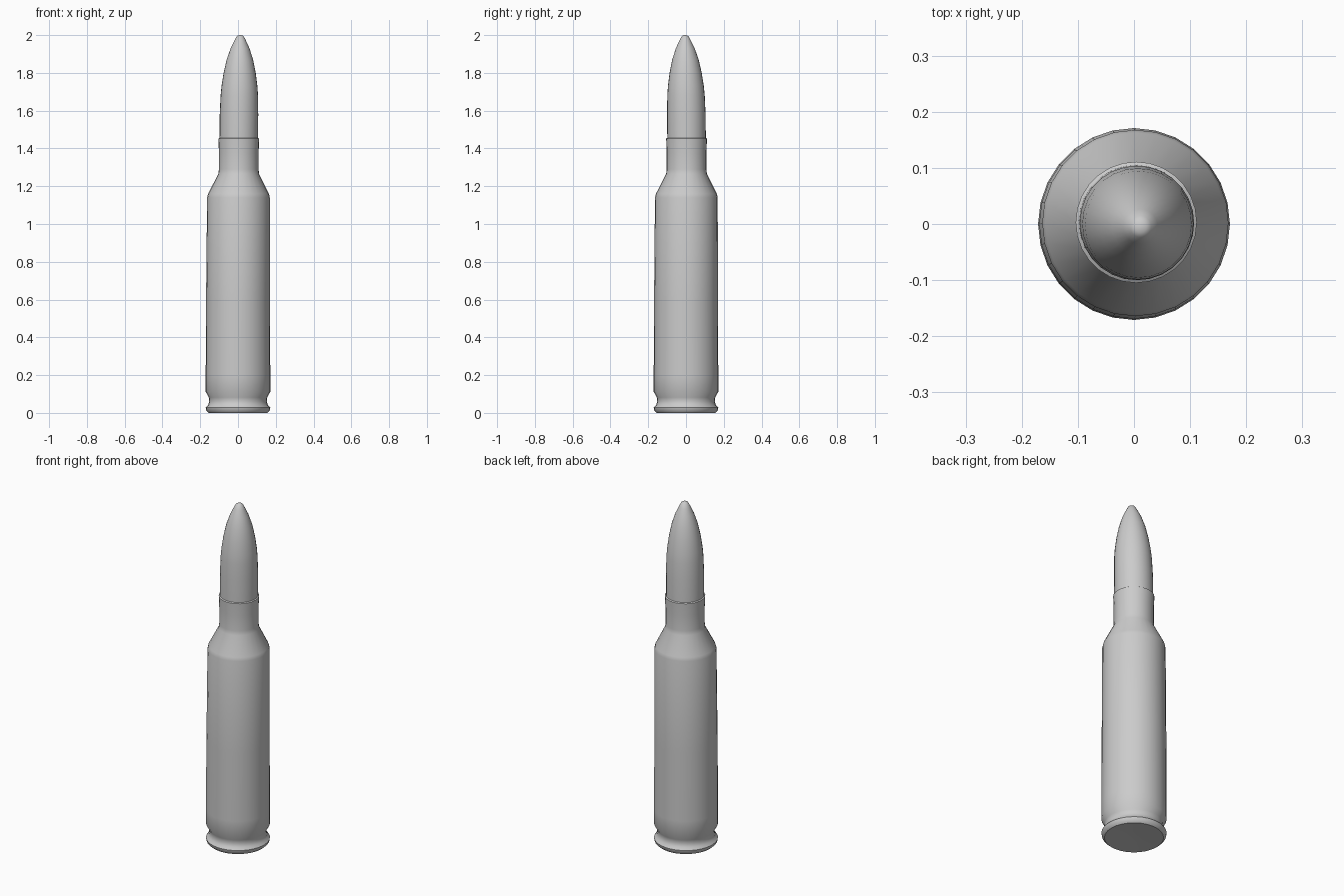
import bpy, bmesh, math

if "Cube" in bpy.data.objects:
    bpy.data.objects.remove(bpy.data.objects["Cube"])

SIDES = 28


def lathe(name, profile, lean=(0.0, 0.0), z_range=(0.0, 1.0)):
    """Revolve (radius, z) points about z; the axis drifts by lean over z_range."""
    bm = bmesh.new()
    rings = []
    for r, z in profile:
        t = min(max((z - z_range[0]) / (z_range[1] - z_range[0]), 0), 1)
        cx, cy = lean[0] * t, lean[1] * t
        if r == 0:
            rings.append([bm.verts.new((cx, cy, z))])
        else:
            rings.append([bm.verts.new((cx + r * math.cos(2 * math.pi * i / SIDES),
                                        cy + r * math.sin(2 * math.pi * i / SIDES), z))
                          for i in range(SIDES)])
    for a, b in zip(rings, rings[1:]):
        for i in range(SIDES):
            j = (i + 1) % SIDES
            if len(a) == 1:
                bm.faces.new((a[0], b[j], b[i]))
            elif len(b) == 1:
                bm.faces.new((a[i], a[j], b[0]))
            else:
                bm.faces.new((a[i], a[j], b[j], b[i]))
    bmesh.ops.recalc_face_normals(bm, faces=bm.faces)
    mesh = bpy.data.meshes.new(name)
    bm.to_mesh(mesh)
    bm.free()
    obj = bpy.data.objects.new(name, mesh)
    bpy.context.collection.objects.link(obj)
    bpy.context.view_layer.objects.active = obj
    obj.select_set(True)
    bpy.ops.object.shade_smooth_by_angle(angle=math.radians(40))
    obj.select_set(False)
    return obj


# Case: base with rim, extractor groove, tapered body, shoulder, neck and lip
lathe("case", [
    (0, 0.006), (0.05, 0.004), (0.155, 0.0), (0.168, 0.012), (0.171, 0.028),
    (0.158, 0.042), (0.153, 0.06), (0.155, 0.082), (0.171, 0.112),
    (0.171, 0.2), (0.169, 0.6), (0.166, 1.14), (0.161, 1.16),
    (0.108, 1.265), (0.105, 1.29), (0.105, 1.38), (0.108, 1.452), (0.102, 1.456),
], lean=(0.004, 0.003), z_range=(0.9, 1.3))

# Tip: short cylinder seated in the neck, then a tapered rounded point
tip = lathe("tip", [
    (0.102, 1.45), (0.102, 1.58), (0.099, 1.68), (0.095, 1.73), (0.085, 1.80),
    (0.070, 1.87), (0.050, 1.93), (0.031, 1.97), (0.019, 1.993), (0.010, 1.999), (0, 2.0),
], lean=(0.008, -0.008), z_range=(1.5, 2.0))
tip.location = (0.004, 0.003, 0)
